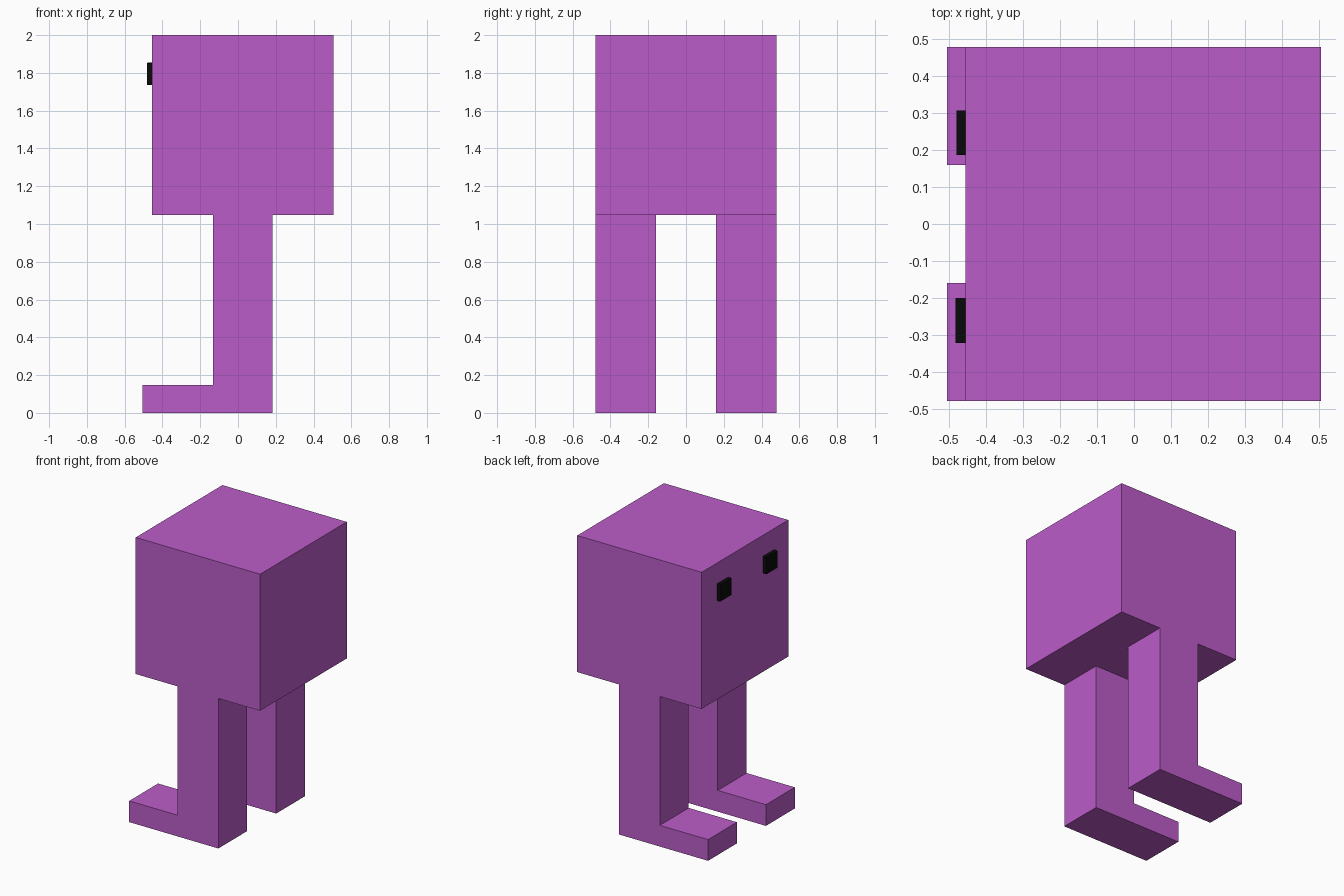
import bpy, bmesh

if "Cube" in bpy.data.objects:
    bpy.data.objects.remove(bpy.data.objects["Cube"])


def material(name, rgb):
    m = bpy.data.materials.new(name)
    m.diffuse_color = (*rgb, 1)
    m.use_nodes = True
    m.node_tree.nodes["Principled BSDF"].inputs["Base Color"].default_value = m.diffuse_color
    return m


purple = material("orchid purple", (0.50, 0.107, 0.58))
black = material("black", (0.003, 0.003, 0.003))


def extrude_profile(name, profile, y0, y1, mat):
    """Extrude an x-z outline along y."""
    bm = bmesh.new()
    face = bm.faces.new([bm.verts.new((x, y0, z)) for x, z in profile])
    ext = bmesh.ops.extrude_face_region(bm, geom=[face])
    moved = [v for v in ext["geom"] if isinstance(v, bmesh.types.BMVert)]
    bmesh.ops.translate(bm, verts=moved, vec=(0, y1 - y0, 0))
    bmesh.ops.recalc_face_normals(bm, faces=bm.faces)
    mesh = bpy.data.meshes.new(name)
    bm.to_mesh(mesh)
    bm.free()
    mesh.materials.append(mat)
    obj = bpy.data.objects.new(name, mesh)
    bpy.context.collection.objects.link(obj)
    return obj


def rect(x0, x1, z0, z1):
    return [(x0, z0), (x1, z0), (x1, z1), (x0, z1)]


# Cube head
extrude_profile("head", rect(-0.455, 0.505, 1.047, 2.0), -0.478, 0.478, purple)

# L-shaped legs with feet pointing to -x
leg = [(-0.505, 0), (0.183, 0), (0.183, 1.047), (-0.133, 1.047),
       (-0.133, 0.148), (-0.505, 0.148)]
extrude_profile("leg_right", leg, -0.478, -0.16, purple)
extrude_profile("leg_left", leg, 0.16, 0.478, purple)

# Small raised eyes on the -x face
extrude_profile("eye_right", rect(-0.482, -0.45, 1.735, 1.853), -0.321, -0.2, black)
extrude_profile("eye_left", rect(-0.48, -0.45, 1.737, 1.855), 0.186, 0.307, black)
